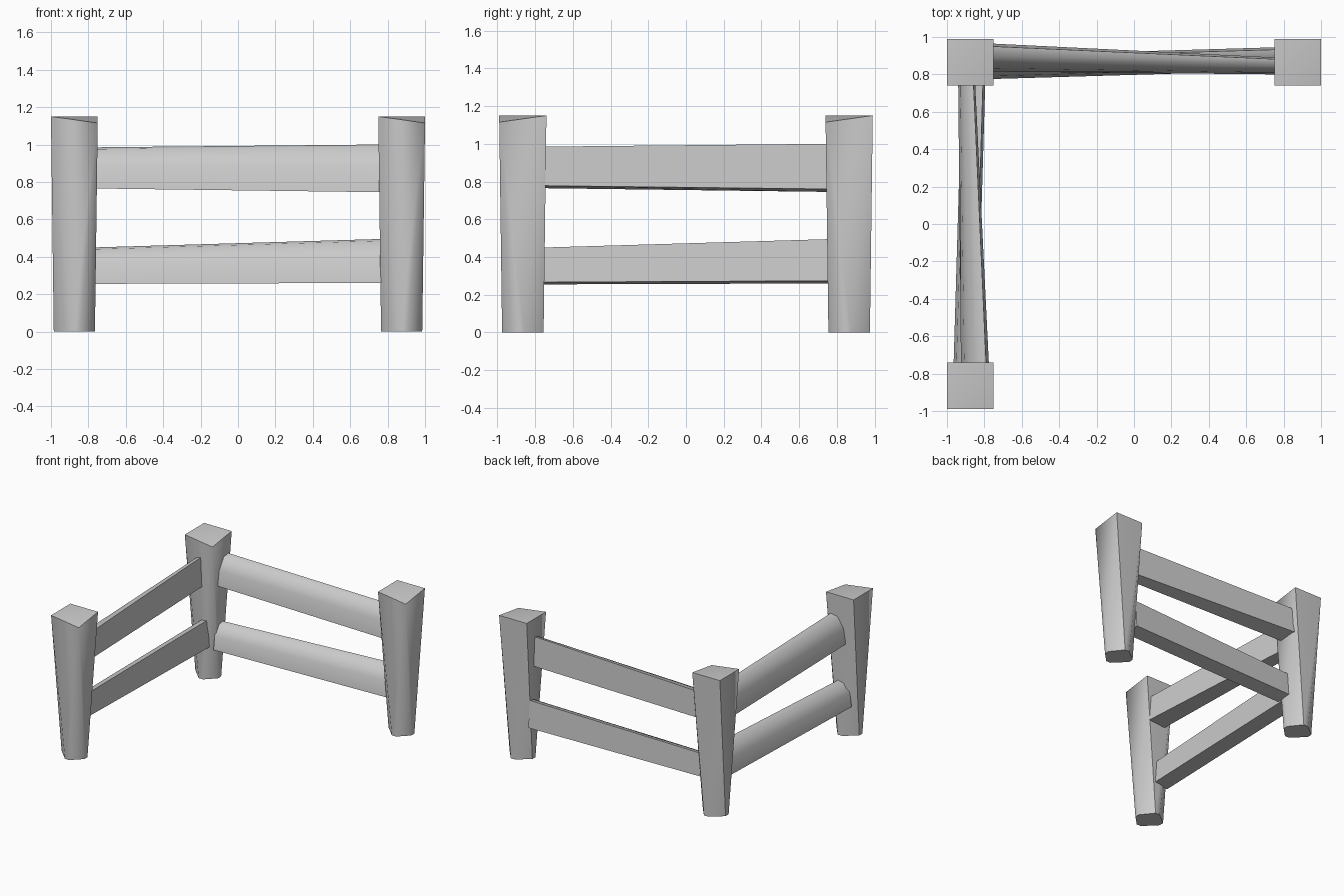
import bpy, bmesh
from math import radians

if "Cube" in bpy.data.objects:
    bpy.data.objects.remove(bpy.data.objects["Cube"])


def finish(name, bm, angle):
    bmesh.ops.recalc_face_normals(bm, faces=bm.faces)
    me = bpy.data.meshes.new(name)
    bm.to_mesh(me)
    bm.free()
    ob = bpy.data.objects.new(name, me)
    bpy.context.collection.objects.link(ob)
    bpy.ops.object.select_all(action='DESELECT')
    ob.select_set(True)
    bpy.context.view_layer.objects.active = ob
    bpy.ops.object.shade_smooth_by_angle(angle=radians(angle))


# Hewn post: square top whose four edges are carved away to a diamond-shaped foot
def post(name, cx, cy):
    foot = [(.11, -.03), (.11, .01), (.03, .11), (-.01, .11),
            (-.11, .03), (-.11, -.01), (.03, -.11), (-.01, -.11)]
    head = [(-.125, -.125), (.125, .125), (-.125, .125)]
    bm = bmesh.new()
    for x, y in foot:
        bm.verts.new((cx + x, cy + y, 0))
    for x, y in head:
        bm.verts.new((cx + x, cy + y, 1.15))
    bm.verts.new((cx + .125, cy - .125, 1.115))   # worn-down corner
    bmesh.ops.convex_hull(bm, input=bm.verts[:])
    finish(name, bm, 50)


# Split rail: five-sided section lofted between two different ends
def rail(name, ends, place):
    bm = bmesh.new()
    rings = []
    for t, (d0, d1, z0, z1) in zip((-.765, .765), ends):
        w, h = d1 - d0, z1 - z0
        section = [(d0, z0), (d0 + .12 * w, z0 + .55 * h), (d0 + .5 * w, z1 - .01),
                   (d1 - .1 * w, z1), (d1, z0 + .06 * h)]
        rings.append([bm.verts.new(place(t, d, z)) for d, z in section])
    a, b = rings
    for i in range(5):
        j = (i + 1) % 5
        bm.faces.new((a[i], a[j], b[j], b[i]))
    bm.faces.new(a)
    bm.faces.new(b)
    finish(name, bm, 60)


post("front_post", -.875, -.865)
post("corner_post", -.875, .865)
post("right_post", .875, .865)

# End sizes: inner offset, outer offset, bottom, top
upper = [(-.055, .095, .765, .985), (-.07, .02, .745, 1.0)]
lower = [(-.095, .03, .255, .45), (-.05, .075, .26, .495)]
for level, ends in (("upper", upper), ("lower", lower)):
    rail(f"back_{level}_rail", ends, lambda t, d, z: (t, .87 + d, z))
    rail(f"side_{level}_rail", ends, lambda t, d, z: (-.87 + d, t, z))
